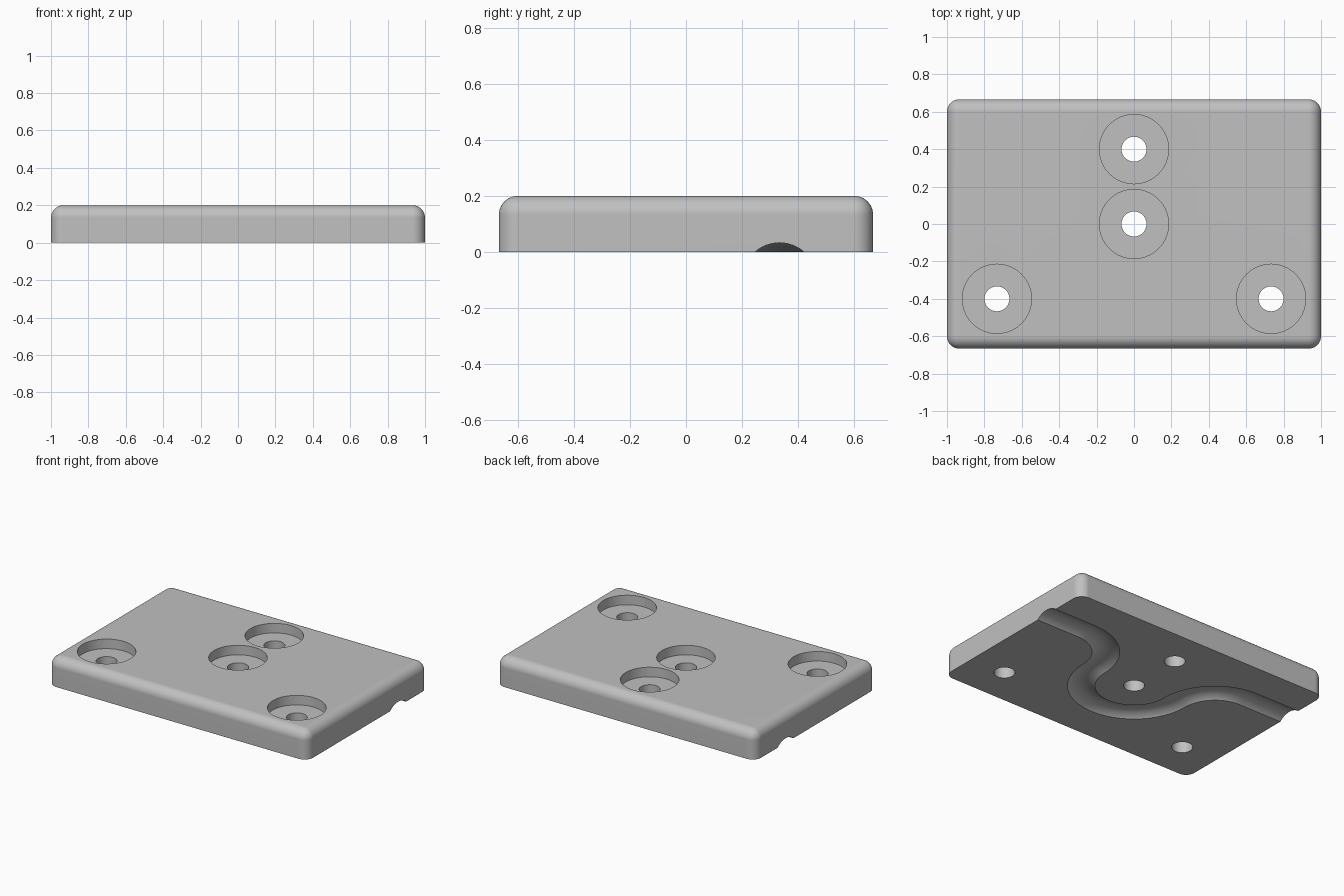
import bpy, bmesh
from math import sin, cos, pi, radians
from mathutils import Matrix

cube = bpy.data.objects.get("Cube")
if cube:
    bpy.data.objects.remove(cube, do_unlink=True)

L, W, H = 2.0, 4 / 3, 0.2          # plate size
R = 1 / 15                         # edge rounding, bolt hole radius and recess depth
BEND = 1 / 3                       # radius of every channel bend
scene = bpy.context.scene.collection

grey = bpy.data.materials.new("plain_grey")
grey.use_nodes = True
colour = (0.53, 0.53, 0.53, 1)
grey.diffuse_color = colour
grey.node_tree.nodes["Principled BSDF"].inputs["Base Color"].default_value = colour


def add_object(name, data):
    ob = bpy.data.objects.new(name, data)
    scene.objects.link(ob)
    return ob


def mesh_object(name, bm):
    me = bpy.data.meshes.new(name)
    bm.to_mesh(me)
    bm.free()
    return add_object(name, me)


def cylinder(name, x, y, radius, z0, z1):
    bm = bmesh.new()
    bmesh.ops.create_cone(bm, cap_ends=True, segments=64, radius1=radius, radius2=radius,
                          depth=z1 - z0, matrix=Matrix.Translation((x, y, (z0 + z1) / 2)))
    return mesh_object(name, bm)


def bake(ob):
    """Return the evaluated mesh of an object."""
    bpy.context.view_layer.update()
    graph = bpy.context.evaluated_depsgraph_get()
    return bpy.data.meshes.new_from_object(ob.evaluated_get(graph))


# Plate: rounded on the upright and top edges, square underneath
bm = bmesh.new()
bmesh.ops.create_cube(bm, size=1, matrix=Matrix.Translation((0, 0, H / 2))
                      @ Matrix.Diagonal((L, W, H, 1)))
edges = [e for e in bm.edges if max(v.co.z for v in e.verts) > H / 2]
bmesh.ops.bevel(bm, geom=edges, offset=R, segments=10, profile=0.5, affect='EDGES')
plate = mesh_object("plate", bm)

# Counterbored bolt holes
cutters = []
for x, y in ((0, 0.4), (0, 0), (-0.733, -0.4), (0.733, -0.4)):
    cutters.append(cylinder("bolt_hole_cutter", x, y, R, -0.1, H + 0.1))
    cutters.append(cylinder("recess_cutter", x, y, 0.185, H - R, H + 0.1))

# Winding channel underneath, half a path mirrored in x
N = 24
half = [(1.1, BEND)]
half += [(2 * BEND - BEND * sin(a), BEND * cos(a)) for a in (i * pi / 2 / N for i in range(N + 1))]
half += [(BEND * cos(a), -BEND * sin(a)) for a in (i * pi / 2 / N for i in range(1, N + 1))]
path = half + [(-x, y) for x, y in reversed(half[:-1])]
curve = bpy.data.curves.new("channel_path", 'CURVE')
curve.dimensions = '3D'
curve.bevel_depth = 2 * R
curve.bevel_resolution = 14
curve.use_fill_caps = True
spline = curve.splines.new('POLY')
spline.points.add(len(path) - 1)
for p, (x, y) in zip(spline.points, path):
    p.co = (x, y, -0.1, 1)
tube = add_object("channel_path", curve)
bm = bmesh.new()
bm.from_mesh(bake(tube))
bmesh.ops.remove_doubles(bm, verts=bm.verts, dist=0.0001)
bmesh.ops.recalc_face_normals(bm, faces=bm.faces)
cutters.append(mesh_object("channel_cutter", bm))
bpy.data.objects.remove(tube, do_unlink=True)

# Cut everything out of the plate
for cutter in cutters:
    cutter.hide_render = True
    mod = plate.modifiers.new("cut", 'BOOLEAN')
    mod.operation = 'DIFFERENCE'
    mod.solver = 'EXACT'
    mod.object = cutter
result = bake(plate)
plate.modifiers.clear()
plate.data = result
for cutter in cutters:
    bpy.data.objects.remove(cutter, do_unlink=True)
result.materials.clear()
result.materials.append(grey)

# Smooth rounding with crisp cut edges
bpy.ops.object.select_all(action='DESELECT')
plate.select_set(True)
bpy.context.view_layer.objects.active = plate
bpy.ops.object.shade_smooth_by_angle(angle=radians(30))
normals = plate.modifiers.new("even_shading", 'WEIGHTED_NORMAL')
normals.keep_sharp = True
